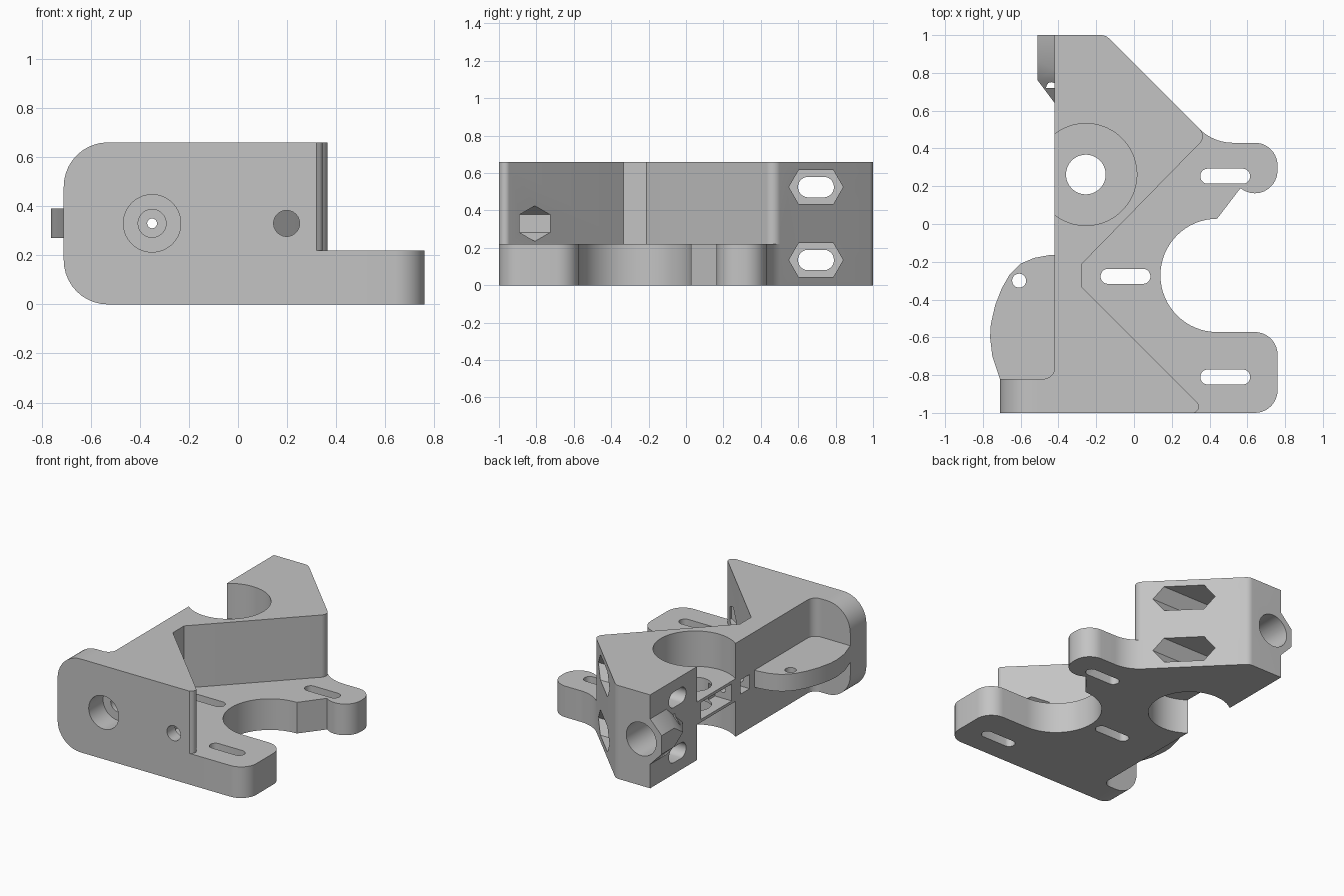
import bpy, bmesh
from math import sin, cos, pi, tan
from mathutils import Vector, Matrix

cube = bpy.data.objects.get("Cube")
if cube:
    bpy.data.objects.remove(cube, do_unlink=True)

grey = bpy.data.materials.new("plain grey")
grey.use_nodes = True
colour = (0.55, 0.55, 0.55, 1)
grey.diffuse_color = colour
grey.node_tree.nodes["Principled BSDF"].inputs["Base Color"].default_value = colour


def make(name, bm):
    bmesh.ops.recalc_face_normals(bm, faces=bm.faces)
    mesh = bpy.data.meshes.new(name)
    bm.to_mesh(mesh)
    bm.free()
    mesh.materials.append(grey)
    ob = bpy.data.objects.new(name, mesh)
    bpy.context.collection.objects.link(ob)
    return ob


def rounded(corners, steps=10):
    """Outline from (u, v, radius) corners, each replaced by a tangent arc."""
    out = []
    for i, (u, v, r) in enumerate(corners):
        p = Vector((u, v))
        if r == 0:
            out.append(p)
            continue
        a = (Vector(corners[i - 1][:2]) - p).normalized()
        b = (Vector(corners[(i + 1) % len(corners)][:2]) - p).normalized()
        half = a.angle(b) / 2
        centre = p + (a + b).normalized() * (r / sin(half))
        start = p + a * (r / tan(half)) - centre
        end = p + b * (r / tan(half)) - centre
        sweep = start.angle_signed(end)
        for k in range(steps + 1):
            out.append(centre + Matrix.Rotation(-sweep * k / steps, 2) @ start)
    return out


def prism(name, outline, axis, lo, hi):
    """Extrude an outline along x (y,z), y (x,z) or z (x,y)."""
    place = {"x": lambda u, v, w: (w, u, v),
             "y": lambda u, v, w: (u, w, v),
             "z": lambda u, v, w: (u, v, w)}[axis]
    bm = bmesh.new()
    low = [bm.verts.new(place(u, v, lo)) for u, v in outline]
    high = [bm.verts.new(place(u, v, hi)) for u, v in outline]
    bm.faces.new(low)
    bm.faces.new(high)
    n = len(low)
    for i in range(n):
        j = (i + 1) % n
        bm.faces.new((low[i], low[j], high[j], high[i]))
    return make(name, bm)


def ring(u, v, r, sides=48, stretch=0, turn=0.0):
    """Regular outline, optionally lengthened along its first axis."""
    pts = []
    for k in range(sides):
        a = turn + 2 * pi * (k + 0.5) / sides
        pts.append((u + r * cos(a) + (stretch if cos(a) > 0 else -stretch), v + r * sin(a)))
    return pts


def box(u0, u1, v0, v1):
    return [(u0, v0), (u1, v0), (u1, v1), (u0, v1)]


def combine(target, other, operation):
    mod = target.modifiers.new(operation, "BOOLEAN")
    mod.operation = operation
    mod.solver = "EXACT"
    mod.object = other
    bpy.context.view_layer.objects.active = target
    bpy.ops.object.modifier_apply(modifier=mod.name)
    bpy.data.objects.remove(other, do_unlink=True)


EDGE, TOP, BASE, MID = -0.42, 0.66, 0.22, 0.33

# Tall body with a V-shaped right side
bracket = prism("mounting_bracket", rounded([
    (EDGE, 1, 0), (-0.15, 1, 0.06), (0.385, 0.465, 0.05), (-0.275, -0.21, 0),
    (-0.275, -0.335, 0), (0.36, -0.97, 0.03), (0.32, -1, 0), (-0.5, -1, 0),
    (-0.5, -0.82, 0), (EDGE, -0.82, 0.06)]), "z", 0, TOP)

# Base plate with two arms around a round opening
bay = [(0.44 + 0.3 * cos(a), -0.272 + 0.3 * sin(a))
       for a in (pi / 2 + pi * k / 32 for k in range(33))]
arms = rounded([(EDGE, 1, 0), (-0.15, 1, 0.06), (0.42, 0.43, 0.25),
                (0.76, 0.43, 0.12), (0.76, 0.028, 0.12)])
arms += [Vector(p) for p in bay]
arms += rounded([(0.44, -0.572, 0), (0.76, -0.572, 0.12),
                 (0.76, -1, 0.12), (EDGE, -1, 0)])[1:]
combine(bracket, prism("base_plate", arms, "z", 0, BASE), "UNION")

# Front wall with rounded outer corners
wall = rounded([(-0.71, 0, 0.18), (-0.71, TOP, 0.18), (-0.3, TOP, 0), (-0.3, 0, 0)])
combine(bracket, prism("front_wall", wall, "y", -1, -0.82), "UNION")

# Curved side shelf
shelf = [(-0.38, -0.165), (-0.45, -0.165), (-0.53, -0.18), (-0.6, -0.21), (-0.66, -0.27),
         (-0.7, -0.34), (-0.735, -0.43), (-0.758, -0.53), (-0.762, -0.6),
         (-0.75, -0.7), (-0.71, -0.82), (-0.7, -0.87), (-0.38, -0.87)]
combine(bracket, prism("side_shelf", shelf, "z", 0.27, 0.39), "UNION")

# Faceted boss around the rear bore
bm = bmesh.new()
for x, half, y, tip in ((-0.51, 0.066, 0.86, 0.76), (EDGE, 0.16, 0.82, 0.64),
                        (-0.36, 0.16, 0.82, 0.64)):
    for s in (-1, 1):
        for yy in (1, y):
            bm.verts.new((x, yy, MID + s * half))
    bm.verts.new((x, tip, MID))
hull = bmesh.ops.convex_hull(bm, input=bm.verts)
spare = {g for g in hull["geom_interior"] + hull["geom_unused"]
         if isinstance(g, bmesh.types.BMVert)}
bmesh.ops.delete(bm, geom=list(spare), context="VERTS")
bmesh.ops.dissolve_limit(bm, angle_limit=0.01, verts=bm.verts, edges=bm.edges)
combine(bracket, make("rear_boss", bm), "UNION")

cuts = []


def cut(outline, axis, lo, hi):
    cuts.append(prism("cutter", outline, axis, lo, hi))


# Round pockets above and below a web, with a vertical hole
for lo, hi in ((0.41, 0.8), (-0.1, 0.25)):
    cut(ring(-0.255, 0.262, 0.27, 64), "z", lo, hi)
cut(ring(-0.255, 0.262, 0.105), "z", -0.1, 0.8)

# Plate slots and the shelf hole
for x, y in ((0.483, 0.253), (-0.045, -0.277), (0.483, -0.81)):
    cut(ring(x, y, 0.04, 32, 0.092), "z", -0.1, 0.3)
cut(ring(-0.608, -0.3, 0.037, 32), "z", 0.2, 0.45)

# Stepped lengthwise bore
for r, lo, hi in ((0.117, -1.1, -0.84), (0.117, 0.72, 1.1),
                  (0.057, -0.9, -0.5), (0.02, -0.6, 0.9)):
    cut(ring(-0.35, MID, r), "y", lo, hi)

# Front screw hole and its nut pocket
cut(ring(0.198, MID, 0.053), "y", -1.1, -0.6)
cut(ring(0.198, MID, 0.095, 6), "y", -0.91, -0.5)

# Cross slots with long hexagonal nut pockets
for z in (0.135, 0.525):
    cut(ring(0.695, z, 0.055, 32, 0.041), "x", -0.7, 0.5)
    cut(ring(0.695, z, 0.104, 6, 0.041, -pi / 6), "x", -0.22, 0.6)

# Side windows in the web
cut(box(0.09, 0.43, 0.27, 0.39), "x", -0.6, -0.29)
cut(box(-0.11, -0.01, 0.28, 0.38), "x", -0.6, -0.3)

for c in cuts:
    combine(bracket, c, "DIFFERENCE")

# Soft shading on curves, sharp edges elsewhere
bpy.ops.object.select_all(action="DESELECT")
bracket.select_set(True)
bpy.context.view_layer.objects.active = bracket
bpy.ops.object.shade_smooth_by_angle(angle=pi / 6)
